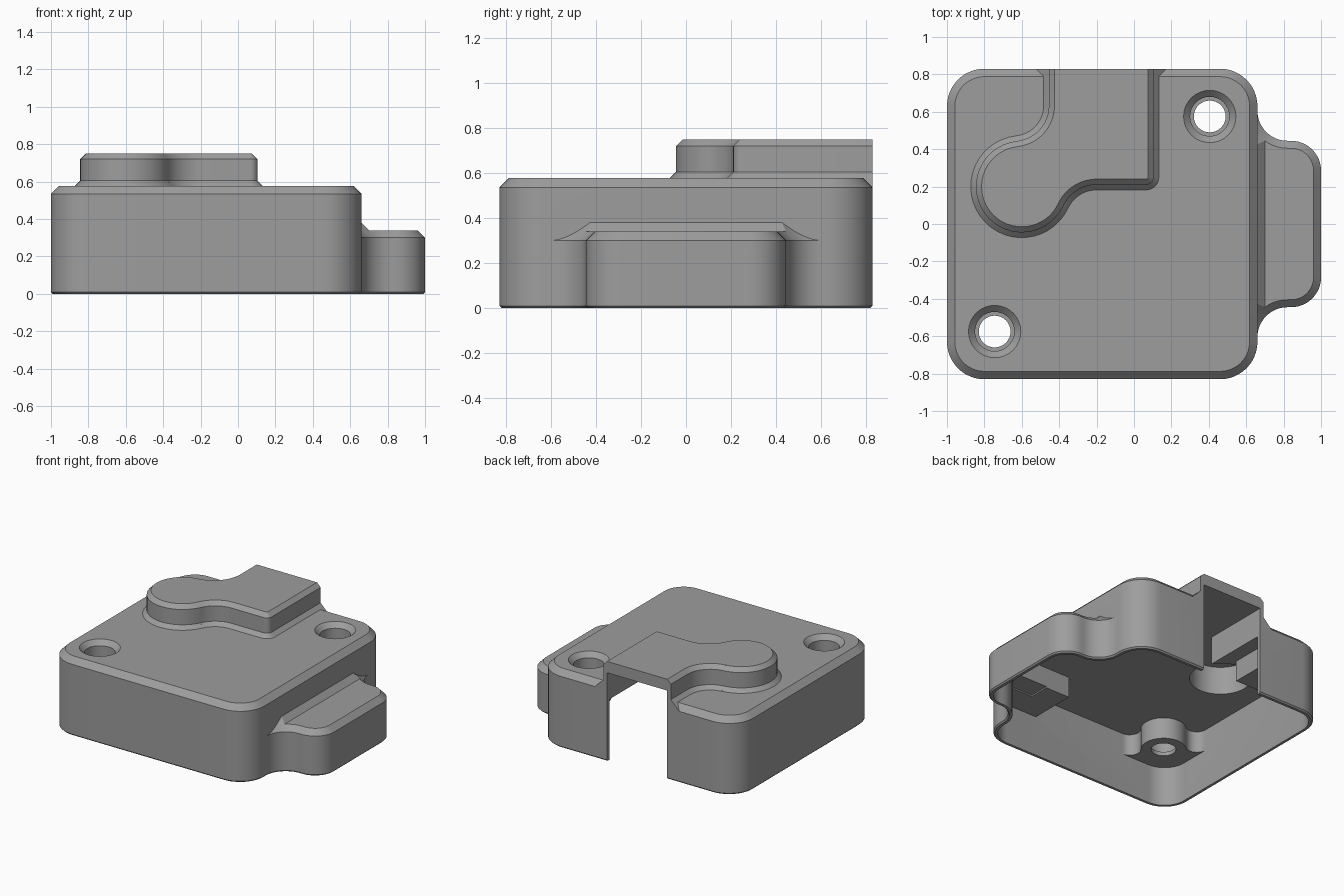
import bpy, bmesh, math

if "Cube" in bpy.data.objects:
    bpy.data.objects.remove(bpy.data.objects["Cube"])

SEG = 12
grey = bpy.data.materials.new("mid_grey")
grey.diffuse_color = (0.34, 0.34, 0.34, 1)
grey.use_nodes = True
grey.node_tree.nodes["Principled BSDF"].inputs["Base Color"].default_value = grey.diffuse_color


def arc(cx, cy, r, a0, a1, n=SEG):
    return [(cx + r * math.cos(math.radians(a0 + (a1 - a0) * i / n)),
             cy + r * math.sin(math.radians(a0 + (a1 - a0) * i / n))) for i in range(n + 1)]


def heading(ax, ay, bx, by):
    return math.degrees(math.atan2(by - ay, bx - ax))


# Outlines, each grown outward by o
def body_outline(o):
    r = 0.2 + o
    return (arc(0.46, 0.63, r, 0, 90) + arc(-0.8, 0.63, r, 90, 180)
            + arc(-0.8, -0.63, r, 180, 270) + arc(0.46, -0.63, r, 270, 360))


def side_outline(o):
    half = [(0.4, 0.605)] + arc(0.82, 0.605, 0.16 - o, 180, 270) + arc(0.84, 0.285, 0.16 + o, 90, 0)
    return half + [(x, -y) for x, y in reversed(half)]


def hump_outline(o):
    c, f, g = (-0.6, 0.2), (-0.645, 0.633), (-0.2, 0.014)
    return ([(0.105 + o, 1.2), (-0.455 - o, 1.2)]
            + arc(*f, 0.19 - o, 0, heading(*f, *c))
            + arc(*c, 0.245 + o, heading(*c, *f), 360 + heading(*c, *g), 28)
            + arc(*g, 0.196 - o, heading(*g, *c), 90)
            + arc(0.065, 0.25, 0.04 + o, -90, 0, 6))


def boss_outline(cx, cy, s):
    # round boss blended into two walls of its corner
    w, r, d = 0.225, 0.155, 0.175
    R = (d * d + w * w - r * r) / (2 * (r + w))
    fx, fy = d, R - w
    end = heading(fx, fy, 0, 0)
    half = arc(fx, fy, R, -90, end - 360 if end > 0 else end)
    phi = heading(0, 0, fx, fy)
    pts = half + arc(0, 0, r, phi, 90 - phi, 16) + [(y, x) for x, y in reversed(half)]
    pts += [(-w - 0.2, d), (-w - 0.2, -w - 0.2), (d, -w - 0.2)]
    return [(cx + s * x, cy + s * y) for x, y in pts]


def mesh_object(name, rings):
    bm = bmesh.new()
    loops = [[bm.verts.new(p) for p in ring] for ring in rings]
    n = len(loops[0])
    for a, b in zip(loops, loops[1:]):
        for i in range(n):
            j = (i + 1) % n
            bm.faces.new((a[i], a[j], b[j], b[i]))
    bm.faces.new(loops[0][::-1])
    bm.faces.new(loops[-1])
    bmesh.ops.remove_doubles(bm, verts=bm.verts, dist=1e-5)
    bmesh.ops.recalc_face_normals(bm, faces=bm.faces)
    me = bpy.data.meshes.new(name)
    bm.to_mesh(me)
    bm.free()
    me.materials.append(grey)
    ob = bpy.data.objects.new(name, me)
    bpy.context.collection.objects.link(ob)
    return ob


def loft(name, outline, layers):
    return mesh_object(name, [[(x, y, z) for x, y in outline(o)] for z, o in layers])


def box(name, x0, x1, y0, y1, z0, z1):
    sq = [(x0, y0), (x1, y0), (x1, y1), (x0, y1)]
    return loft(name, lambda o: sq, [(z0, 0), (z1, 0)])


def combine(ob, other, op):
    m = ob.modifiers.new(op.lower(), 'BOOLEAN')
    m.operation, m.solver, m.object = op, 'EXACT', other
    bpy.context.view_layer.objects.active = ob
    bpy.ops.object.modifier_apply(modifier=m.name)
    bpy.data.objects.remove(other)


# Main block with chamfered top and bottom edge
cover = loft("cover", body_outline, [(0, -0.01), (0.01, 0), (0.535, 0), (0.577, -0.042)])

# Low side extension with a sloped joint to the block
side = loft("side_extension", side_outline, [(0, -0.01), (0.01, 0), (0.3, 0), (0.38, -0.08)])
slope = [(0.7, 0.34), (1.2, 0.34), (1.2, 0.7), (0.3, 0.7), (0.3, 0.74)]
ramp = mesh_object("ramp_cutter", [[(x, y, z) for x, z in slope] for y in (-1, 1)])
combine(side, ramp, 'DIFFERENCE')
combine(cover, side, 'UNION')

# Raised hump with flared foot, flush with the back
hump = loft("hump", hump_outline, [(0.52, 0.085), (0.605, 0), (0.72, 0), (0.75, -0.03)])
combine(hump, box("back_trim", -2, 2, 0.83, 2, -1, 2), 'DIFFERENCE')
combine(cover, hump, 'UNION')

# Hollow interior under a thick roof, leaving screw bosses in two corners and solid blocks in the others
ROOF, POCKET = 0.455, 0.665
screws = [(-0.745, -0.575, 1), (0.405, 0.575, -1)]
cavity = loft("cavity", body_outline, [(-0.1, -0.03), (ROOF, -0.03)])
for x, y, s in screws:
    boss = loft("boss", lambda o: boss_outline(x, y, s), [(0.295, 0), (0.8, 0)])
    combine(cavity, boss, 'DIFFERENCE')
combine(cavity, box("front_block", 0.2, 1, -1, -0.45, 0.3, 0.8), 'DIFFERENCE')
combine(cavity, box("back_block", -1.3, -0.53, 0.45, 1, 0.3, 0.8), 'DIFFERENCE')
combine(cover, cavity, 'DIFFERENCE')
combine(cover, loft("side_cavity", side_outline,
                    [(-0.1, -0.03), (0.29, -0.03), (0.31, -0.05)]), 'DIFFERENCE')

# Pocket under the hump: straight passage joined to a round recess
passage = box("passage", -0.425, 0.075, 0.24, 1.1, ROOF - 0.02, POCKET)
recess = loft("recess", lambda r: arc(-0.6, 0.2, r, 0, 360 * 47 / 48, 47),
              [(ROOF - 0.02, 0.21), (POCKET, 0.21)])
combine(passage, recess, 'UNION')
combine(cover, passage, 'DIFFERENCE')

# Slot through the back wall
combine(cover, box("slot", -0.425, 0.075, 0.75, 1.1, -0.1, 0.6), 'DIFFERENCE')

# Chamfered counterbores and screw holes
for x, y, s in screws:
    bore = loft("bore", lambda r: arc(x, y, r, 0, 360 * 31 / 32, 31),
                [(0.2, 0.085), (0.325, 0.085), (0.325, 0.105), (0.542, 0.105), (0.577, 0.14), (0.65, 0.14)])
    combine(cover, bore, 'DIFFERENCE')

bpy.ops.object.select_all(action='DESELECT')
cover.select_set(True)
bpy.context.view_layer.objects.active = cover
bpy.ops.object.shade_smooth_by_angle(angle=math.radians(25))
